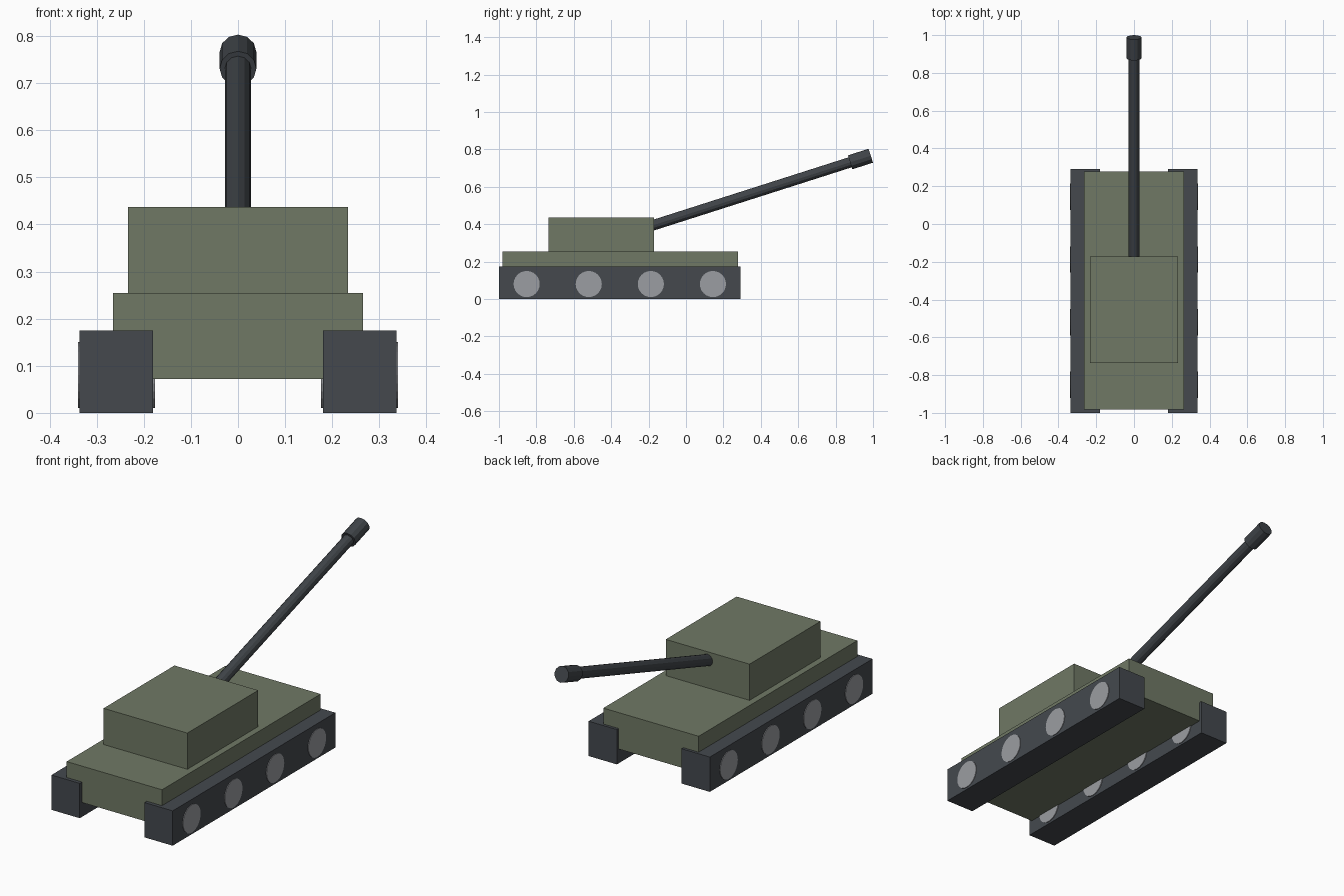
import bpy
from math import pi
from mathutils import Vector

if "Cube" in bpy.data.objects:
    bpy.data.objects.remove(bpy.data.objects["Cube"])


def material(name, rgb):
    mat = bpy.data.materials.new(name)
    mat.diffuse_color = (*rgb, 1)
    mat.use_nodes = True
    mat.node_tree.nodes["Principled BSDF"].inputs["Base Color"].default_value = mat.diffuse_color
    return mat


OLIVE = material("olive_paint", (0.16, 0.19, 0.13))
DARK = material("dark_steel", (0.058, 0.066, 0.076))
GUN = material("gun_steel", (0.05, 0.057, 0.065))
LIGHT = material("light_steel", (0.33, 0.34, 0.36))


def box(name, x, y, z, mat):
    """Box from (min, max) ranges on each axis."""
    bpy.ops.mesh.primitive_cube_add(size=1)
    obj = bpy.context.object
    obj.name = name
    for v in obj.data.vertices:
        v.co = [lo + (c + 0.5) * (hi - lo) for c, (lo, hi) in zip(v.co, (x, y, z))]
    obj.data.materials.append(mat)
    return obj


def rod(name, start, end, radius, sides, mat):
    """Flat-shaded cylinder between two points."""
    a, b = Vector(start), Vector(end)
    bpy.ops.mesh.primitive_cylinder_add(vertices=sides, radius=radius, depth=(b - a).length,
                                        location=(a + b) / 2)
    obj = bpy.context.object
    obj.name = name
    obj.rotation_mode = 'QUATERNION'
    obj.rotation_quaternion = Vector((0, 0, 1)).rotation_difference(b - a)
    obj.data.materials.append(mat)
    return obj


# Hull and turret
box("hull", (-0.265, 0.265), (-0.982, 0.278), (0.072, 0.255), OLIVE)
box("turret", (-0.233, 0.233), (-0.735, -0.172), (0.255, 0.437), OLIVE)

# Tracks with road wheels showing on both faces
for side, s in (("left", -1), ("right", 1)):
    box(f"{side}_track", sorted((s * 0.18, s * 0.337)), (-1.0, 0.292), (0, 0.175), DARK)
    for i in range(4):
        y = -0.852 + i * 0.332
        rod(f"{side}_wheel_{i + 1}", (s * 0.176, y, 0.08), (s * 0.34, y, 0.08), 0.07, 24, LIGHT)

# Raised gun barrel with muzzle collar
tip = Vector((0, 0.988, 0.766))
root = Vector((0, -0.18, 0.393))
axis = (tip - root).normalized()
rod("gun_barrel", root, tip - axis * 0.06, 0.028, 12, GUN)
rod("muzzle", tip - axis * 0.116, tip, 0.039, 12, GUN)
